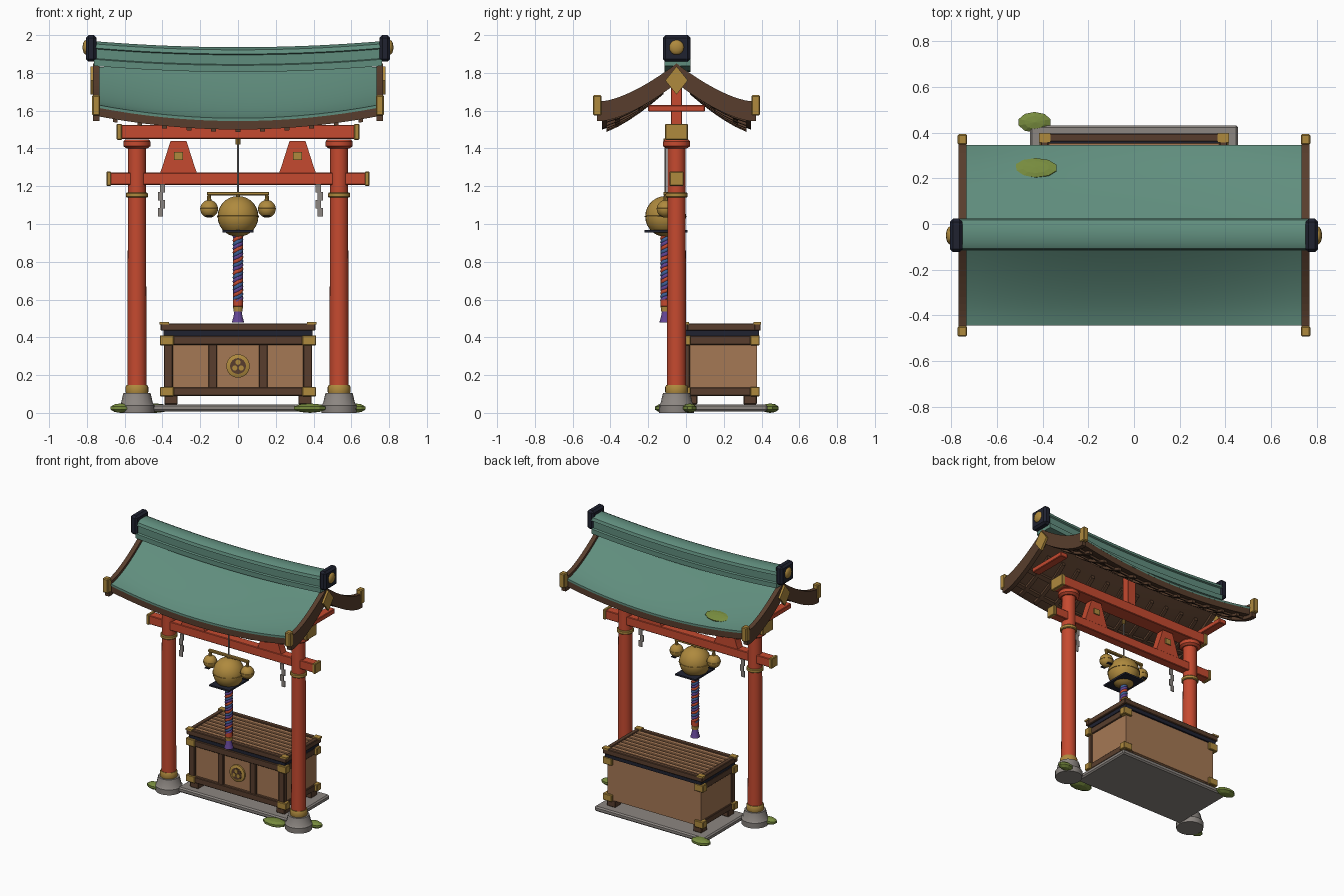
import bpy, bmesh, math
from mathutils import Matrix, Vector

if "Cube" in bpy.data.objects:
    bpy.data.objects.remove(bpy.data.objects["Cube"])

YC = -0.05  # depth of the gate's centre plane


def mat(name, rgb):
    m = bpy.data.materials.new(name)
    m.diffuse_color = (*rgb, 1)
    m.use_nodes = True
    m.node_tree.nodes["Principled BSDF"].inputs["Base Color"].default_value = m.diffuse_color
    return m


RED = mat("vermilion", (0.56, 0.068, 0.029))
GREEN = mat("roof_green", (0.118, 0.27, 0.208))
BROWN = mat("dark_wood", (0.098, 0.048, 0.026))
TAN = mat("light_wood", (0.376, 0.188, 0.089))
GOLD = mat("gold", (0.428, 0.254, 0.048))
STONE = mat("stone", (0.262, 0.238, 0.22))
NAVY = mat("navy", (0.014, 0.016, 0.03))
MOSS = mat("moss", (0.185, 0.26, 0.048))
PURPLE = mat("purple", (0.127, 0.061, 0.305))
BLUE = mat("blue", (0.05, 0.12, 0.32))


def finish(name, bm, m, smooth=False):
    bmesh.ops.recalc_face_normals(bm, faces=bm.faces)
    me = bpy.data.meshes.new(name)
    bm.to_mesh(me)
    bm.free()
    ob = bpy.data.objects.new(name, me)
    me.materials.append(m)
    bpy.context.collection.objects.link(ob)
    if smooth:
        bpy.context.view_layer.objects.active = ob
        ob.select_set(True)
        bpy.ops.object.shade_smooth_by_angle(angle=math.radians(35))
        ob.select_set(False)
    return ob


def box(name, m, x, y, z, bevel=0.004):
    """Box between (min, max) pairs on each axis."""
    bm = bmesh.new()
    s = Vector((x[1] - x[0], y[1] - y[0], z[1] - z[0]))
    c = Vector((sum(x) / 2, sum(y) / 2, sum(z) / 2))
    bmesh.ops.create_cube(bm, size=1, matrix=Matrix.Translation(c) @ Matrix.Diagonal((*s, 1)))
    if bevel:
        bmesh.ops.bevel(bm, geom=bm.edges[:], offset=min(bevel, min(s) * 0.25), segments=1, affect='EDGES')
    return finish(name, bm, m)


def pair(name, m, x, y, z, bevel=0.004):
    """Box and its mirror image across x = 0."""
    for side in (-1, 1):
        box(name, m, tuple(sorted((x[0] * side, x[1] * side))), y, z, bevel)


def lathe(name, m, prof, loc, seg=24, rot=None):
    """Turned solid from (radius, height) points."""
    bm = bmesh.new()
    mx = Matrix.Translation(loc) @ (rot or Matrix())
    rings = [[bm.verts.new(mx @ Vector((r * math.cos(a), r * math.sin(a), h)))
              for a in (2 * math.pi * i / seg for i in range(seg))] for r, h in prof]
    for a, b in zip(rings, rings[1:]):
        for i in range(seg):
            bm.faces.new((a[i], a[(i + 1) % seg], b[(i + 1) % seg], b[i]))
    bm.faces.new(rings[0])
    bm.faces.new(rings[-1])
    return finish(name, bm, m, True)


def ball(name, m, r, loc, scale=(1, 1, 1), seg=24, tilt=0, smooth=True):
    bm = bmesh.new()
    mx = Matrix.Translation(loc) @ Matrix.Rotation(tilt, 4, 'X') @ Matrix.Diagonal((*scale, 1))
    bmesh.ops.create_uvsphere(bm, u_segments=seg, v_segments=max(4, seg // 2), radius=r, matrix=mx)
    return finish(name, bm, m, smooth)


def loft(name, m, sections, smooth=False):
    """Solid skinned through matching closed sections."""
    bm = bmesh.new()
    rings = [[bm.verts.new(p) for p in s] for s in sections]
    n = len(rings[0])
    for a, b in zip(rings, rings[1:]):
        for i in range(n):
            bm.faces.new((a[i], a[(i + 1) % n], b[(i + 1) % n], b[i]))
    bm.faces.new(rings[0])
    bm.faces.new(rings[-1])
    return finish(name, bm, m, smooth)


def roof_z(x, d):
    """Roof height at x and at distance d from the ridge line."""
    t = min(d / 0.395, 1.1)
    return 1.83 - 0.2 * (1 - max(0, 1 - t) ** 1.5) - 0.07 * t * max(0, 1 - (x / 0.74) ** 2)


def band(x, ds, top, low):
    """Closed roof-following section in the plane at x."""
    return ([(x, YC + d, roof_z(x, abs(d)) + top) for d in ds]
            + [(x, YC + d, roof_z(x, abs(d)) + low) for d in reversed(ds)])


# Roof: green covering over a brown deck, with rafters below
D = [0.395 * i / 10 for i in range(-10, 11)]
X = [0.74 * i / 12 for i in range(-12, 13)]
loft("roof_covering", GREEN, [band(x, D, 0, -0.015) for x in X], True)
loft("roof_deck", BROWN, [band(x, [d * 0.998 for d in D], -0.013, -0.06) for x in X], True)
for i in range(-5, 6):
    for s in (-1, 1):
        ds = [s * (0.07 + 0.06 * k) for k in range(6)]
        loft("rafter", BROWN, [band(0.13 * i + o, ds, -0.05, -0.08) for o in (-0.013, 0.013)])
for s in (-1, 1):
    for d in (0.18, 0.3):
        loft("batten", BROWN, [band(x, [s * d, s * (d + 0.025)], -0.05, -0.074) for x in X])

# Gable boards with gold fittings
DB = [0.42 * i / 14 for i in range(-14, 15)]
for s in (-1, 1):
    loft("gable_board", BROWN, [[(s * x, p[1], p[2]) for p in band(0.74, DB, 0.02, -0.085)] for x in (0.733, 0.767)])
    for e in (-1, 1):
        y = YC + e * 0.42
        box("gable_tip", GOLD, tuple(sorted((s * 0.73, s * 0.772))), (y - 0.023, y + 0.023), (1.575, 1.682), 0.006)
    loft("gable_diamond", GOLD, [[(s * x, YC + a, 1.76 + b) for a, b in ((-0.06, 0), (0, -0.075), (0.06, 0), (0, 0.075))]
                                 for x in (0.765, 0.782)])
    box("gable_tie", RED, tuple(sorted((s * 0.67, s * 0.73))), (-0.2, 0.1), (1.595, 1.63))

# Ridge: layered profile swept along a gentle sag
half = [(0.07, 1.835), (0.07, 1.87), (0.058, 1.875), (0.058, 1.925), (0.068, 1.93), (0.062, 1.952), (0.035, 1.966)]
prof = half + [(-a, b) for a, b in reversed(half)]
loft("ridge", GREEN, [[(x, YC + 0.005 + a, b - 0.03 * (1 - (x / 0.74) ** 2)) for a, b in prof]
                      for x in [v * 1.03 for v in X]], True)
pair("ridge_end", NAVY, (0.75, 0.806), (-0.123, 0.023), (1.86, 2.0), 0.014)
for s in (-1, 1):
    ball("ridge_knob", GOLD, 0.04, (s * 0.803, YC, 1.935), (0.5, 1, 1), 16)

# Gate posts, bases and beams
for s in (-1, 1):
    p = (s * 0.535, YC, 0)
    lathe("post_base", STONE, [(0.092, 0), (0.094, 0.04), (0.085, 0.05), (0.072, 0.105)], p, 16)
    lathe("post", RED, [(0.051, 0.1), (0.047, 1.41)], p)
    lathe("post_lower_band", GOLD, [(0.057, 0.1), (0.06, 0.11), (0.06, 0.138), (0.055, 0.148)], p)
    lathe("post_upper_band", GOLD, [(0.053, 1.14), (0.058, 1.145), (0.058, 1.162), (0.053, 1.167)], p)
    lathe("post_cap", RED, [(0.055, 1.4), (0.072, 1.412), (0.072, 1.436), (0.062, 1.448)], p)
    # Tapered strut with gold plates on both faces
    loft("strut", RED, [[(s * 0.315 + a, y, b) for a, b in ((-0.098, 1.27), (0.098, 1.27), (0.085, 1.305),
         (0.042, 1.44), (-0.042, 1.44), (-0.085, 1.305))] for y in (YC - 0.03, YC + 0.03)])
    for y in (YC - 0.034, YC + 0.034):
        box("strut_plate", GOLD, (s * 0.315 - 0.024, s * 0.315 + 0.024), (y - 0.004, y + 0.004), (1.34, 1.38), 0)
box("upper_beam", RED, (-0.62, 0.62), (YC - 0.055, YC + 0.055), (1.45, 1.525))
pair("upper_beam_end", GOLD, (0.615, 0.642), (YC - 0.06, YC + 0.06), (1.445, 1.53))
box("lower_beam", RED, (-0.68, 0.68), (YC - 0.033, YC + 0.033), (1.207, 1.272))
pair("lower_beam_end", GOLD, (0.672, 0.696), (YC - 0.037, YC + 0.037), (1.202, 1.277))
box("king_post", RED, (-0.035, 0.035), (YC - 0.03, YC + 0.03), (1.52, 1.78))

# Folded paper streamers
for x0 in (-0.405, 0.43):
    for k in range(4):
        x = x0 + (0.005 if k % 2 else -0.005) * (1 if x0 < 0 else -1)
        box("streamer", STONE, (x - 0.014, x + 0.014), (-0.09 - 0.004 * (k % 2), -0.084), (1.04 + 0.042 * k, 1.085 + 0.042 * k), 0)

# Bell cluster
BY = -0.108
lathe("bell_rod", STONE, [(0.006, 1.15), (0.006, 1.43)], (0, BY, 0), 8)
lathe("bell_hook", GOLD, [(0.012, 1.42), (0.012, 1.452)], (0, BY, 0), 10)
box("bell_bar", GOLD, (-0.165, 0.165), (BY - 0.012, BY + 0.012), (1.152, 1.17))
for x, z, r in ((0, 1.04, 0.108), (-0.153, 1.08, 0.047), (0.153, 1.08, 0.047)):
    ball("bell", GOLD, r, (x, BY, z), seg=28)
    lathe("bell_seam", GOLD, [(r * 0.98, -0.004), (r * 1.03, -0.003), (r * 1.03, 0.003), (r * 0.98, 0.004)], (x, BY, z), 28)
    lathe("bell_neck", GOLD, [(0.012, z + r * 0.95), (0.009, 1.156)], (x, BY, 0), 10)
box("bell_slot", NAVY, (-0.083, 0.083), (-0.22, 0.008), (0.956, 0.968), 0)
pair("small_bell_slot", NAVY, (0.136, 0.17), (BY - 0.042, BY + 0.042), (1.04, 1.046), 0)

# Twisted rope of three coloured strands, collar and tassel
for k, m in enumerate((RED, BLUE, PURPLE)):
    cu = bpy.data.curves.new("rope_strand", 'CURVE')
    cu.dimensions, cu.bevel_depth, cu.bevel_resolution, cu.use_fill_caps = '3D', 0.014, 1, True
    sp = cu.splines.new('POLY')
    sp.points.add(72)
    for i, pt in enumerate(sp.points):
        a = i * math.pi / 6 + k * 2 * math.pi / 3
        pt.co = (0.015 * math.cos(a), BY + 0.015 * math.sin(a), 0.59 + 0.35 * i / 72, 1)
    cu.materials.append(m)
    bpy.context.collection.objects.link(bpy.data.objects.new("rope_strand", cu))
lathe("rope_collar", RED, [(0.02, 0.56), (0.027, 0.565), (0.027, 0.6), (0.02, 0.605)], (0, BY, 0), 16)
lathe("tassel_band", GOLD, [(0.024, 0.538), (0.026, 0.562)], (0, BY, 0), 16)
lathe("tassel", PURPLE, [(0.033, 0.478), (0.024, 0.51), (0.018, 0.545)], (0, BY, 0), 16)

# Offering box
F, B = 0.0, 0.375
box("slab", STONE, (-0.455, 0.455), (-0.06, 0.432), (0.008, 0.045), 0.01)
box("chest_body", TAN, (-0.385, 0.385), (F, B), (0.095, 0.415), 0)
for z in ((0.09, 0.135), (0.36, 0.408)):
    box("front_rail", BROWN, (-0.395, 0.395), (F - 0.022, F + 0.01), z)
    pair("side_rail", BROWN, (0.375, 0.394), (F, B), z)
    for y in (F - 0.026, B - 0.035):
        pair("corner_plate", GOLD, (0.34, 0.413), (y, y + 0.05), (z[0] - 0.003, z[1] + 0.003))
pair("front_corner_post", BROWN, (0.345, 0.392), (F - 0.018, F + 0.02), (0.09, 0.4))
pair("front_inner_post", BROWN, (0.11, 0.157), (F - 0.018, F + 0.01), (0.13, 0.365))
for y in (F - 0.01, B - 0.07):
    pair("chest_foot", BROWN, (0.32, 0.39), (y, y + 0.07), (0.045, 0.095))
box("dark_band", NAVY, (-0.395, 0.395), (F - 0.012, B + 0.012), (0.408, 0.437), 0)
for y in (F - 0.022, B - 0.015):
    box("top_frame_long", BROWN, (-0.41, 0.41), (y, y + 0.035), (0.435, 0.474))
    pair("top_corner_cap", GOLD, (0.365, 0.415), (y - 0.003, y + 0.038), (0.468, 0.48), 0)
pair("top_frame_short", BROWN, (0.375, 0.408), (F - 0.02, B + 0.018), (0.435, 0.474))
for i in range(8):
    y = F + 0.016 + 0.0435 * i
    box("top_slat", TAN, (-0.376, 0.376), (y, y + 0.035), (0.437, 0.47))

# Round front ornament with three studs
R = Matrix.Rotation(math.pi / 2, 4, 'X')
lathe("ornament_disc", GOLD, [(0.062, 0), (0.062, 0.012), (0.056, 0.016)], (0, F, 0.248), 32, R)
lathe("ornament_inset", BROWN, [(0.042, 0), (0.042, 0.019)], (0, F, 0.248), 24, R)
for k in range(3):
    a = math.pi / 2 + k * 2 * math.pi / 3
    lathe("ornament_stud", GOLD, [(0.014, 0), (0.014, 0.023)],
          (0.02 * math.cos(a), F, 0.248 + 0.02 * math.sin(a)), 12, R)

# Moss clumps on the ground and roof
for x, y, r in ((-0.62, -0.095, 0.06), (0.38, -0.11, 0.092), (0.62, 0.02, 0.06), (-0.435, 0.445, 0.077)):
    ball("ground_moss", MOSS, r, (x, y, 0.025), (1, 0.62, 0.025 / r), 10, 0, False)
ball("roof_moss", MOSS, 0.1, (-0.43, 0.245, roof_z(-0.43, 0.295) + 0.003), (1, 0.48, 0.12), 10, -0.4, False)
